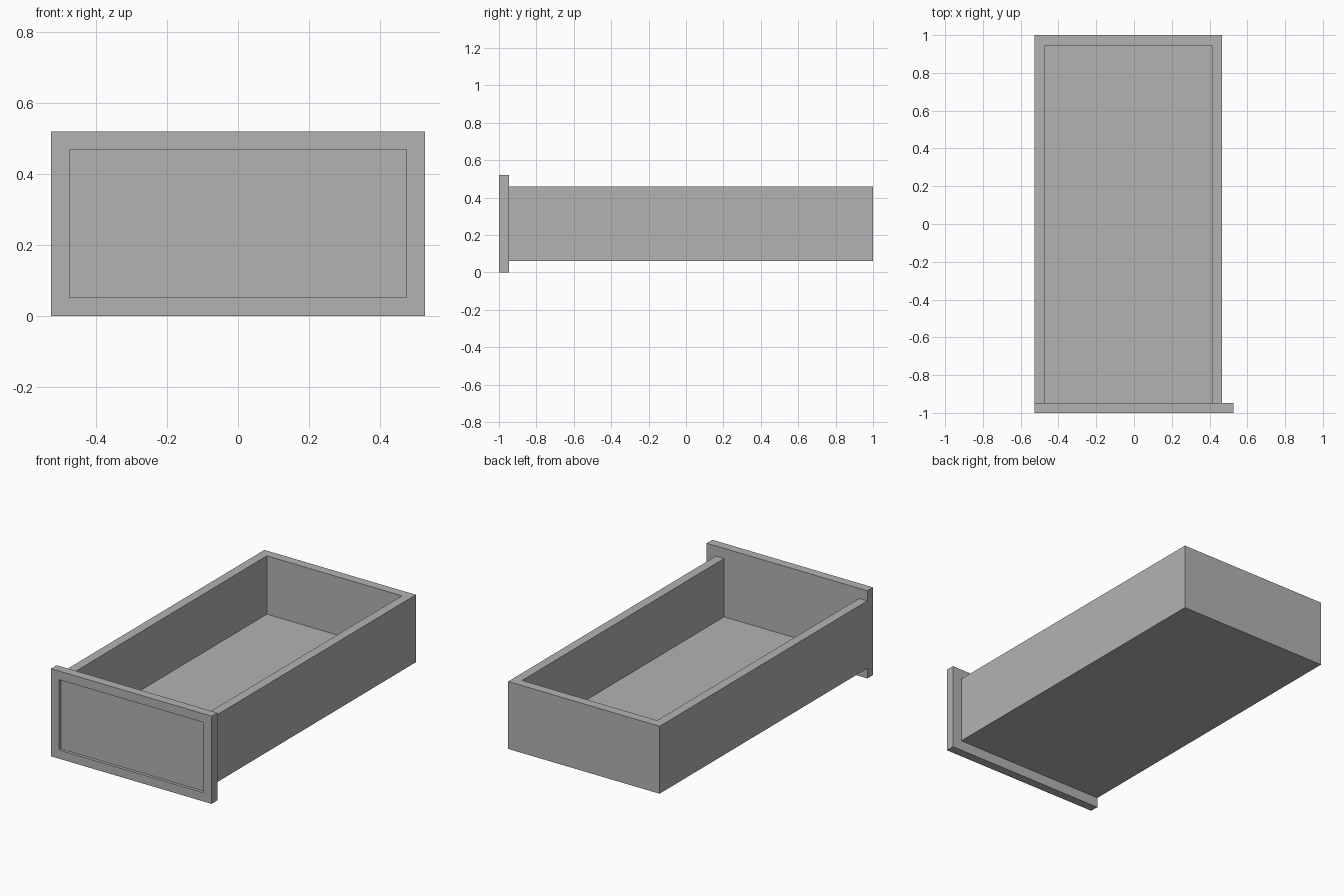
import bpy
import bmesh
from mathutils import Vector

cube = bpy.data.objects.get("Cube")
if cube:
    bpy.data.objects.remove(cube, do_unlink=True)

grey = bpy.data.materials.new("plain grey")
grey.use_nodes = True
colour = (0.45, 0.45, 0.45, 1)
grey.diffuse_color = colour
grey.node_tree.nodes["Principled BSDF"].inputs["Base Color"].default_value = colour


def box(name, low, high, edit=None):
    """Axis-aligned box between two corners, with an optional mesh edit."""
    low, high = Vector(low), Vector(high)
    bm = bmesh.new()
    bmesh.ops.create_cube(bm, size=1)
    for v in bm.verts:
        v.co = (low + high) / 2 + v.co * (high - low)
    if edit:
        edit(bm)
    mesh = bpy.data.meshes.new(name)
    bm.to_mesh(mesh)
    bm.free()
    mesh.materials.append(grey)
    obj = bpy.data.objects.new(name, mesh)
    bpy.context.collection.objects.link(obj)
    return obj


def recess_front(bm):
    """Sink a rectangular panel into the front face."""
    bm.normal_update()
    front = min(bm.faces, key=lambda f: f.normal.y)
    bmesh.ops.inset_region(bm, faces=[front], thickness=0.073)
    rim = bmesh.ops.extrude_discrete_faces(bm, faces=[front])["faces"]
    bmesh.ops.translate(bm, verts=rim[0].verts, vec=(0, 0.018, 0))


# Overall limits of the tray behind the front panel
left, right = 0.467, -0.527
front, back = -0.947, 1.0
bottom, top = 0.06, 0.46
wall = 0.054
floor = bottom + wall

# Front panel overhangs the tray on its left, top and bottom
box("front_panel", (right, -1, 0), (-right, front, 0.52), recess_front)

# Tray: floor, two sides and back
box("drawer_floor", (right, front, bottom), (left, back, floor))
box("right_side", (right, front, floor), (right + wall, back, top))
box("left_side", (left - wall, front, floor), (left, back, top))
box("back_wall", (right + wall, back - wall, floor), (left - wall, back, top))
